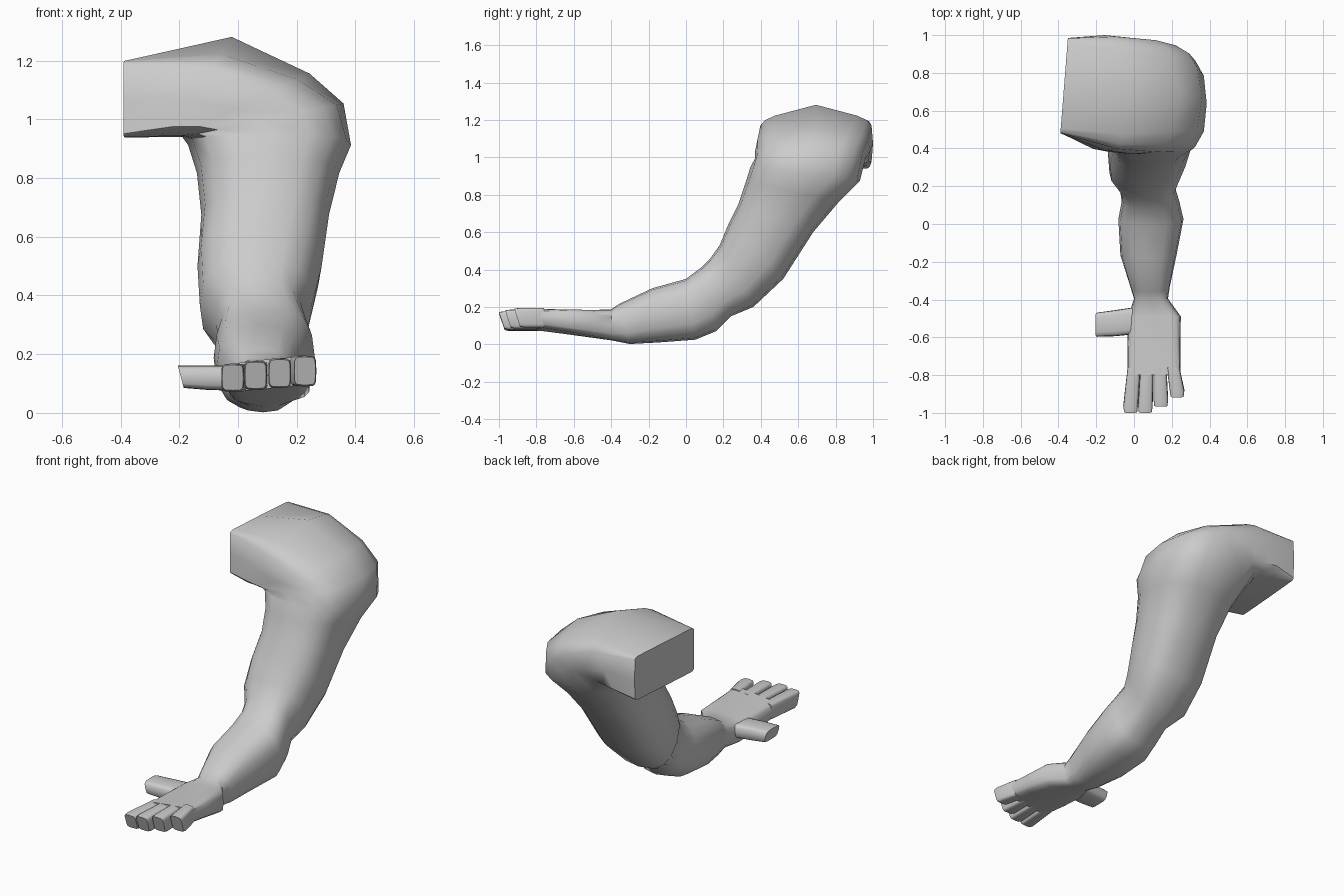
import bpy, bmesh, math
from mathutils import Vector as V

if "Cube" in bpy.data.objects:
    bpy.data.objects.remove(bpy.data.objects["Cube"])

SIDES = 16


def ring(c, u, v, n, peak=0.0):
    """Superellipse ring: centre, two half-axis vectors, squareness, roof peak."""
    pts = []
    for i in range(SIDES):
        a = 2 * math.pi * i / SIDES
        co, si = math.cos(a), math.sin(a)
        pu = math.copysign(abs(co) ** (2 / n), co)
        pv = math.copysign(abs(si) ** (2 / n), si)
        lift = peak * (1 - abs(pv)) if co > 0 else 0
        pts.append(c + u * pu + v * pv + u.normalized() * lift)
    return pts


def limb(x0, x1, top, bot, n=2.6, tilt=0.0):
    """Ring spanning x0..x1, between a top and a bottom (y, z) point."""
    t, b = V((0, *top)), V((0, *bot))
    return ring((t + b) / 2 + V(((x0 + x1) / 2, 0, 0)),
                V(((x1 - x0) / 2, 0, tilt)), (t - b) / 2, n)


def bend(inner, outer, yf, yb, n, peak=0.0, skew=0.0):
    """Shoulder ring between an armpit and an outer (x, z) point."""
    i, o = V((inner[0], 0, inner[1])), V((outer[0], 0, outer[1]))
    return ring((i + o) / 2 + V((0, (yf + yb) / 2, 0)), (o - i) / 2,
                V((-skew, (yf - yb) / 2, 0)), n, peak)


def loft(name, rings, angle=45):
    bm = bmesh.new()
    loops = [[bm.verts.new(p) for p in r] for r in rings]
    for a, b in zip(loops, loops[1:]):
        for i in range(SIDES):
            j = (i + 1) % SIDES
            bm.faces.new((a[i], a[j], b[j], b[i]))
    bm.faces.new(loops[0])
    bm.faces.new(loops[-1])
    bmesh.ops.recalc_face_normals(bm, faces=bm.faces)
    me = bpy.data.meshes.new(name)
    bm.to_mesh(me)
    bm.free()
    ob = bpy.data.objects.new(name, me)
    bpy.context.collection.objects.link(ob)
    bpy.context.view_layer.objects.active = ob
    ob.select_set(True)
    bpy.ops.object.shade_smooth_by_angle(angle=math.radians(angle))
    ob.select_set(False)


# Palm, forearm, upper arm and shoulder in one continuous skin
loft("arm", [
    limb(-0.035, 0.245, (-0.80, 0.183), (-0.80, 0.083), 5, 0.014),
    limb(-0.035, 0.245, (-0.65, 0.18), (-0.65, 0.062), 5, 0.012),
    limb(-0.03, 0.248, (-0.49, 0.182), (-0.49, 0.036), 4, 0.008),
    limb(0.0, 0.18, (-0.40, 0.187), (-0.39, 0.02), 3),
    limb(-0.02, 0.19, (-0.36, 0.215), (-0.30, 0.002)),
    limb(-0.072, 0.225, (-0.18, 0.30), (-0.15, 0.01)),
    limb(-0.083, 0.262, (0.0, 0.35), (0.05, 0.025)),
    limb(-0.065, 0.24, (0.08, 0.41), (0.16, 0.07)),
    limb(-0.075, 0.22, (0.13, 0.46), (0.24, 0.15)),
    limb(-0.13, 0.25, (0.18, 0.53), (0.36, 0.20)),
    limb(-0.138, 0.285, (0.23, 0.65), (0.52, 0.35)),
    limb(-0.125, 0.31, (0.28, 0.75), (0.68, 0.60)),
    limb(-0.14, 0.345, (0.32, 0.87), (0.82, 0.765)),
    limb(-0.17, 0.385, (0.345, 0.95), (0.93, 0.875), 2.8),
    bend((-0.19, 0.94), (0.34, 1.05), 0.37, 0.96, 3.2, 0.02),
    bend((-0.21, 0.94), (0.19, 1.13), 0.37, 0.985, 4, 0.06),
    bend((-0.24, 0.94), (-0.07, 1.205), 0.39, 1.0, 6, 0.09),
    bend((-0.37, 0.938), (-0.37, 1.20), 0.48, 0.985, 18, 0, 0.02),
])

# Four fingers: base centre x, tip centre x, tip y
for k, (xb, xt, tip) in enumerate([(0.0, -0.018, -1.0), (0.068, 0.06, -1.0),
                                   (0.138, 0.142, -0.967), (0.207, 0.228, -0.918)]):
    zt, zb = 0.168 + 0.009 * k, 0.072 + 0.006 * k
    loft(f"finger_{k + 1}", [
        limb(xb - 0.034, xb + 0.034, (-0.76, zt), (-0.76, zb), 5),
        limb(xt - 0.039, xt + 0.039, (tip + 0.03, zt), (tip + 0.05, zb), 5),
        limb(xt - 0.036, xt + 0.036, (tip, zt - 0.004), (tip + 0.03, zb + 0.005), 5),
    ])

# Thumb sticking out sideways
loft("thumb", [
    ring(V((x, y, z)), V((0, h, 0)), V((s, 0, t)), 4) for x, y, z, h, s, t in
    [(0.02, -0.51, 0.117, 0.072, 0, 0.042), (-0.10, -0.525, 0.12, 0.069, 0, 0.042),
     (-0.195, -0.533, 0.123, 0.064, -0.01, 0.038)]
])
